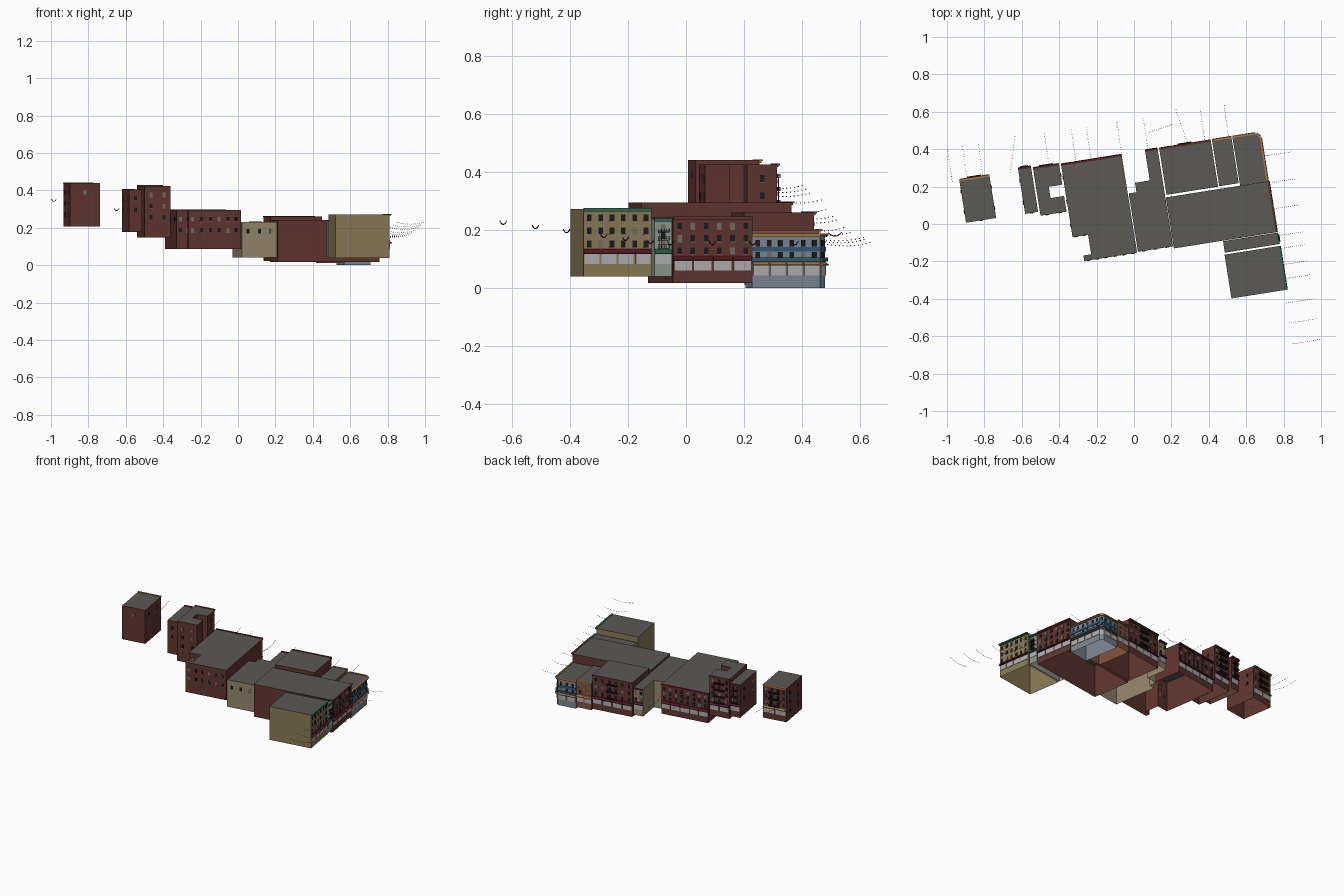
import bpy, bmesh, math, random
from mathutils import Matrix, Vector

if "Cube" in bpy.data.objects:
    bpy.data.objects.remove(bpy.data.objects["Cube"])

random.seed(4)
MATS = {}


def paint(name, r, g, b):
    MATS[name] = bpy.data.materials.new(name)
    MATS[name].diffuse_color = (r, g, b, 1)


paint("brick", .115, .035, .027)
paint("beige", .25, .19, .095)
paint("sand", .3, .235, .15)
paint("blue", .19, .24, .29)
paint("sage", .25, .31, .27)
paint("rust", .22, .08, .045)
paint("roof", .105, .1, .09)
paint("dark", .012, .011, .011)
paint("lit", .17, .15, .12)
paint("panel", .42, .42, .42)
paint("maroon", .12, .012, .02)
paint("green", .03, .14, .08)
paint("amber", .38, .19, .06)
paint("navy", .03, .1, .19)

# street grid is turned by nine degrees
ALONG = Vector((math.cos(math.radians(9)), math.sin(math.radians(9))))
BACK = Vector((ALONG.y, -ALONG.x))


def finish(bm, name, *mats):
    me = bpy.data.meshes.new(name)
    bm.to_mesh(me)
    bm.free()
    for m in mats:
        me.materials.append(MATS[m])
    ob = bpy.data.objects.new(name, me)
    bpy.context.collection.objects.link(ob)


class Parts:
    """Collects the boxes of one building, one mesh per part and colour."""
    def __init__(self, name):
        self.name, self.bms = name, {}

    def box(self, part, mat, edge, u, z, w, h, depth, out=0.0, slope=0.0):
        d = (edge[1] - edge[0]).normalized()
        c = edge[0] + d * u + Vector((-d.y, d.x)) * (out + depth / 2)
        if (part, mat) not in self.bms:
            self.bms[part, mat] = bmesh.new()
        mx = (Matrix.Translation((c.x, c.y, z)) @ Matrix.Rotation(math.atan2(d.y, d.x), 4, 'Z')
              @ Matrix.Diagonal((w, depth, h, 1)))
        for v in bmesh.ops.create_cube(self.bms[part, mat], size=1)["verts"]:
            if v.co.y > 0 and v.co.z > 0:
                v.co.z -= slope
            v.co = mx @ v.co

    def window(self, edge, u, z):
        self.box("windows", random.choice(["dark", "dark", "lit"]), edge, u, z, .016, .023, .0015)
        self.box("sills", "lit", edge, u, z - .0125, .019, .002, .003)

    def done(self):
        for (part, mat), bm in self.bms.items():
            finish(bm, f"{self.name}_{part}_{mat}", mat)


def walls(name, mat, pts, z0, z1):
    # shell open underneath, with a low parapet around a sunken roof
    bm = bmesh.new()
    lo = [bm.verts.new((*p, z0)) for p in pts]
    hi = [bm.verts.new((*p, z1)) for p in pts]
    top = bm.faces.new(hi[::-1])
    for i in range(len(pts)):
        bm.faces.new((lo[i], lo[i - 1], hi[i - 1], hi[i]))
    bmesh.ops.inset_individual(bm, faces=[top], thickness=.004, depth=-.003)
    top.material_index = 1
    finish(bm, name + "_walls", mat, "roof")


def fire_escape(parts, edge, floors, L):
    w, u = min(.075, L * .6), L / 2
    for i, z in enumerate(floors):
        b = z - .015
        parts.box("fire_escape", "dark", edge, u, b, w, .002, .018)
        for k in (.006, .012):
            parts.box("fire_escape", "dark", edge, u, b + k, w, .0015, .0015, .0165)
        for k in range(5):
            parts.box("fire_escape", "dark", edge, u + w * (k / 4 - .5), b + .006, .0015, .012, .0015, .0165)
        if i:  # ladder down to the floor below
            gap = z - floors[i - 1]
            for s in (-.004, .004):
                parts.box("fire_escape", "dark", edge, u + w * .3 + s, b - gap / 2, .0015, gap, .0015, .012)


def facade(parts, edge, z0, z1, rows, awning, cornice, escape, balcony):
    L = (edge[1] - edge[0]).length
    cols, shops = max(1, round(L / .043)), max(1, round(L / .066))
    floors = [z0 + .112 + (z1 - z0 - .142) * r / (rows - 1) for r in range(rows)]
    for z in floors:
        for c in range(cols):
            parts.window(edge, L * (c + .5) / cols, z)
    # shop fronts with sloped awnings
    for s in range(shops):
        u, w = L * (s + .5) / shops, L / shops
        parts.box("shopfronts", "panel", edge, u, z0 + .06, w * .88, .034, .003)
        parts.box("awnings", awning, edge, u, z0 + .084, w * .95, .013, .013, slope=.7)
    parts.box("sign_band", awning, edge, L / 2, z0 + .093, L, .005, .003)
    # roof cornice
    parts.box("cornice", cornice, edge, L / 2, z1, L, .006, .011)
    parts.box("cornice", cornice, edge, L / 2, z1 - .006, L, .006, .006)
    if escape:
        fire_escape(parts, edge, floors, L)
    if balcony:  # painted balcony bands around the first floor
        parts.box("balcony", "navy", edge, L / 2, floors[0] - .013, L, .014, .01)
        parts.box("balcony", "navy", edge, L / 2, floors[0] + .022, L, .016, .004)


def building(name, mat, x, y, w, d, z0, z1, street=(0,), rows=3, awning="maroon", cornice="maroon",
             escape=False, balcony=False, shape=None, rear=()):
    # outline in street coordinates, clockwise from the north-west corner
    shape = shape or [(0, 0), (w, 0), (w, d), (0, d)]
    pts = [Vector((x, y)) + ALONG * u + BACK * v for u, v in shape]
    edges = list(zip(pts, pts[1:] + pts[:1]))
    walls(name, mat, pts, z0, z1)
    parts = Parts(name)
    for e in street:
        facade(parts, edges[e], z0, z1, rows, awning, cornice, escape, balcony)
    # plain rear windows: edge, columns, rows down from the roof
    for e, cols, levels in rear:
        L = (edges[e][1] - edges[e][0]).length
        for c in range(cols):
            for k in range(levels):
                parts.window(edges[e], L * (c + .5) / cols, z1 - .048 - .06 * k)
    parts.done()


building("west_tower", "brick", -.933, .228, .163, .224, .207, .44, awning="amber", cornice="amber",
         escape=True, rear=[(1, 2, 2), (2, 1, 1), (3, 2, 3)])
building("narrow_house", "brick", -.619, .289, .07, .238, .177, .405, escape=True,
         rear=[(2, 1, 2), (3, 2, 2)])
w, d, n = .141, .25, .068
building("notched_house", "brick", -.539, .291, w, d, .149, .425, rows=4, cornice="brick", escape=True,
         shape=[(0, 0), (w, 0), (w, .104), (n, .104), (n, .165), (w, .165), (w, d), (0, d)],
         rear=[(1, 1, 3), (6, 2, 3)])
w, d, n = .328, .522, .042
building("long_block", "brick", -.389, .311, w, d, .087, .295,
         shape=[(0, 0), (w, 0), (w, d), (n, d), (n, .492), (2 * n, .492), (2 * n, .386), (0, .386)],
         rear=[(2, 6, 2), (6, 2, 2), (7, 3, 1)])
w, d, n = .068, .522, -.122
building("sand_house", "sand", .06, .386, w, d, .042, .23, rows=2,
         shape=[(0, 0), (w, 0), (w, d), (n, d), (n, .206), (-.08, .206), (-.08, .155), (0, .155)],
         rear=[(2, 3, 1)])
building("mid_block", "brick", .136, .396, .279, .243, .022, .26, cornice="brick", escape=True)
building("rust_house", "rust", .418, .442, .105, .243, .012, .2, rows=2, awning="amber", cornice="amber")
w, d = .143, .257
building("corner_house", "blue", .527, .459, w, d, 0, .184, (0, 1, 2), 2, "amber", "amber", balcony=True,
         shape=[(0, 0), (w - .018, 0), (w, .02), (w, d), (0, d)])
building("great_hall", "brick", .17, .142, .55, .276, .017, .243, (1,), cornice="brick")
building("sage_house", "sage", .476, -.092, .285, .062, .04, .238, (1,), 3, "green", "green", escape=True)
building("south_house", "beige", .484, -.164, .292, .237, .04, .272, (1,), cornice="green")

# sagging lantern strings that cross the two streets
lanterns = bmesh.new()


def string(near, far, z):
    for i in range(14):
        t = i / 13
        p = near.lerp(far, t)
        bmesh.ops.create_icosphere(lanterns, subdivisions=1, radius=.0023,
                                   matrix=Matrix.Translation((p.x, p.y, z - .044 * t * (1 - t))))


def north_string(x, lean=-.025, reach=.172):
    near = Vector((x, .381 + .158 * x))
    string(near, near + Vector((lean, reach)), .197 - (.16 if x < 0 else .08) * x)


for x in (-.972, -.892, -.807, -.454, -.31, -.23, -.066, .075, .379, .507):
    north_string(x)
north_string(-.662, .026, .19)
north_string(.288, -.064, .184)
string(Vector((.08, .49)), Vector((.208, .534)), .19)
for y in (.363, .219, .08, -.064, -.133, -.219, -.294, -.422, -.529, -.64):
    near = Vector((.76 - .155 * (y + .06), y))
    string(near, near + Vector((.142, .022)), .16 + max(0, -.1 - y) * .13)
finish(lanterns, "lantern_strings", "maroon")

for m in bpy.data.materials:
    if m.users and not m.is_grease_pencil:
        m.use_nodes = True
        m.node_tree.nodes["Principled BSDF"].inputs["Base Color"].default_value = m.diffuse_color
